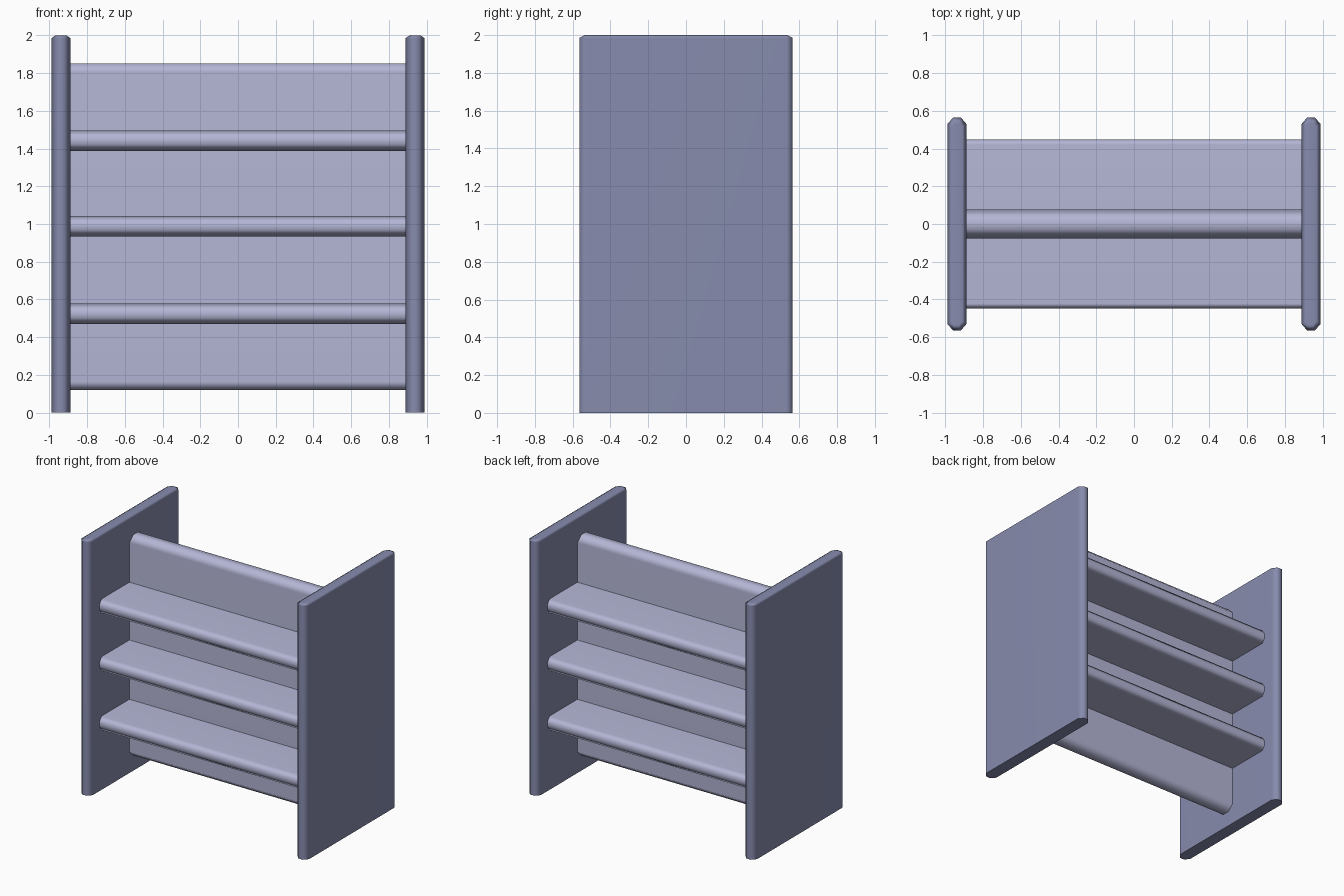
import bpy, bmesh

if "Cube" in bpy.data.objects:
    bpy.data.objects.remove(bpy.data.objects["Cube"])


def material(name, rgb):
    m = bpy.data.materials.new(name)
    m.diffuse_color = (*rgb, 1)
    m.use_nodes = True
    m.node_tree.nodes["Principled BSDF"].inputs["Base Color"].default_value = m.diffuse_color
    return m


PANEL = material("slate blue", (0.24, 0.26, 0.42))
SHELF = material("pale lavender", (0.46, 0.47, 0.67))


def octagon(a, b, ca, cb):
    """Rectangle of half sizes a, b with corners cut by ca, cb."""
    return [(a, -b + cb), (a, b - cb), (a - ca, b), (-a + ca, b),
            (-a, b - cb), (-a, -b + cb), (-a + ca, -b), (a - ca, -b)]


def loft(name, rings, mat):
    """Skin a list of closed rings and cap both ends."""
    bm = bmesh.new()
    loops = [[bm.verts.new(p) for p in ring] for ring in rings]
    n = len(loops[0])
    for r0, r1 in zip(loops, loops[1:]):
        for i in range(n):
            j = (i + 1) % n
            bm.faces.new((r0[i], r0[j], r1[j], r1[i]))
    bm.faces.new(loops[0])
    bm.faces.new(loops[-1])
    bmesh.ops.recalc_face_normals(bm, faces=bm.faces)
    mesh = bpy.data.meshes.new(name)
    bm.to_mesh(mesh)
    bm.free()
    mesh.materials.append(mat)
    ob = bpy.data.objects.new(name, mesh)
    bpy.context.collection.objects.link(ob)
    # smooth over the cut corners, keep the broad faces flat
    bpy.ops.object.select_all(action='DESELECT')
    ob.select_set(True)
    bpy.context.view_layer.objects.active = ob
    bpy.ops.object.shade_smooth_by_angle(angle=1.2)
    wn = ob.modifiers.new("flat_faces", 'WEIGHTED_NORMAL')
    wn.keep_sharp = True
    return ob


def end_panel(name, x):
    """Upright board: cut vertical corners, softened top, square foot."""
    body = octagon(0.05, 0.565, 0.03, 0.035)
    top = octagon(0.028, 0.535, 0.018, 0.02)
    loft(name, [[(x + px, py, z) for px, py in prof]
                for z, prof in ((0, body), (1.985, body), (2.0, top))], PANEL)


def cross_board(name, half_y, z0, z1, cy, cz):
    """Board running between the end panels, with cut long edges."""
    prof = octagon(half_y, (z1 - z0) / 2, cy, cz)
    zc = (z0 + z1) / 2
    loft(name, [[(x, py, zc + pz) for py, pz in prof]
                for x in (-0.895, 0.895)], SHELF)


# end panels
end_panel("left_end_panel", -0.938)
end_panel("right_end_panel", 0.938)

# central divider
cross_board("central_divider", 0.077, 0.12, 1.85, 0.048, 0.045)

# shelves, passing through the divider to both sides
for label, z0, z1 in (("lower", 0.47, 0.578), ("middle", 0.935, 1.043),
                      ("upper", 1.388, 1.496)):
    cross_board(label + "_shelf", 0.447, z0, z1, 0.025, 0.035)
